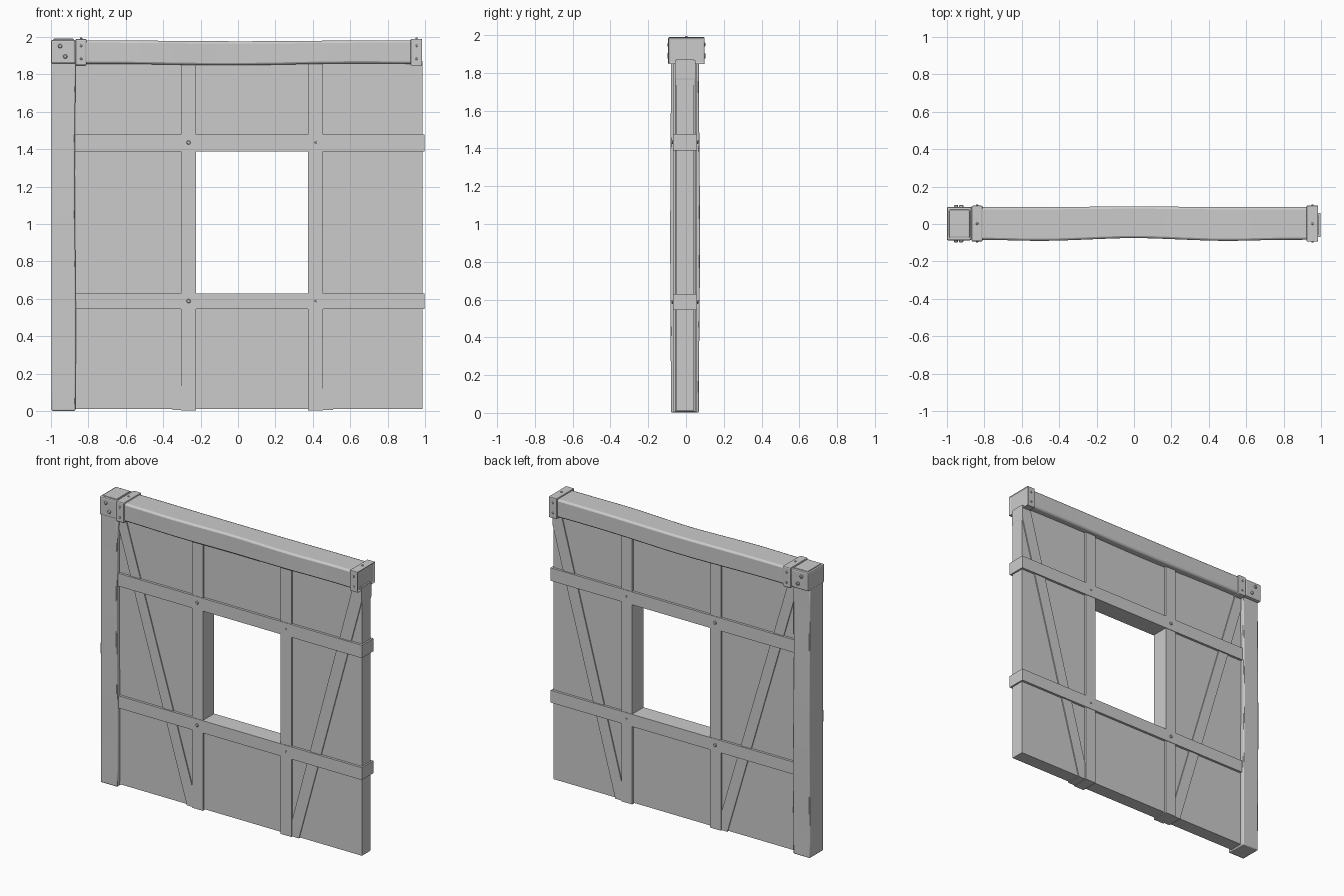
import bpy, bmesh, math
from mathutils import Vector, Matrix

if "Cube" in bpy.data.objects:
    bpy.data.objects.remove(bpy.data.objects["Cube"])

YC = -0.005  # middle plane of the wall


def finish(name, bm, bevel=0.0, segs=2, smooth=False):
    bmesh.ops.recalc_face_normals(bm, faces=bm.faces)
    me = bpy.data.meshes.new(name)
    bm.to_mesh(me)
    bm.free()
    ob = bpy.data.objects.new(name, me)
    bpy.context.collection.objects.link(ob)
    if bevel:
        m = ob.modifiers.new("bevel", 'BEVEL')
        m.width, m.segments, m.limit_method = bevel, segs, 'ANGLE'
        m.angle_limit = math.radians(40)
    if smooth:
        bpy.context.view_layer.objects.active = ob
        ob.select_set(True)
        bpy.ops.object.shade_smooth_by_angle(angle=math.radians(35))
        ob.select_set(False)
    return ob


def add_box(bm, x, y, z):
    size = Vector((x[1] - x[0], y[1] - y[0], z[1] - z[0]))
    mid = Vector((sum(x) / 2, sum(y) / 2, sum(z) / 2))
    bmesh.ops.create_cube(bm, size=1, matrix=Matrix.Translation(mid) @ Matrix.Diagonal((*size, 1)))


def box(name, x, y, z, bevel=0.0, **kw):
    bm = bmesh.new()
    add_box(bm, x, y, z)
    return finish(name, bm, bevel, **kw)


def slab(name, pts, half):
    """Extrude an (x, z) outline through the wall thickness."""
    bm = bmesh.new()
    f = bm.faces.new([bm.verts.new((x, YC - half, z)) for x, z in pts])
    r = bmesh.ops.extrude_face_region(bm, geom=[f])
    bmesh.ops.translate(bm, vec=(0, 2 * half, 0), verts=[v for v in r['geom'] if isinstance(v, bmesh.types.BMVert)])
    return finish(name, bm)


def loft(name, rings, bevel):
    """Skin a row of four-cornered cross sections."""
    bm = bmesh.new()
    rows = [[bm.verts.new(p) for p in ring] for ring in rings]
    for a, b in zip(rows, rows[1:]):
        for i in range(4):
            j = (i + 1) % 4
            bm.faces.new((a[i], a[j], b[j], b[i]))
    bm.faces.new(rows[0])
    bm.faces.new(rows[-1])
    return finish(name, bm, bevel, 2, True)


def bolt(name, x, z, y, r=0.012, h=0.008, segs=8, axis='Y'):
    bm = bmesh.new()
    rot = Matrix.Rotation(math.pi / 2, 4, 'X') if axis == 'Y' else Matrix.Identity(4)
    bmesh.ops.create_cone(bm, cap_ends=True, segments=segs, radius1=r, radius2=r, depth=2 * h,
                          matrix=Matrix.Translation((x, y, z)) @ rot)
    return finish(name, bm, r * 0.3, 1)


def around(half):
    return (YC - half, YC + half)


# infill panels, one per bay, leaving the window open
P = around(0.047)
box("left_panel", (-0.9, -0.265), P, (0.012, 1.87))
box("right_panel", (0.415, 0.985), P, (0.012, 1.87))
box("upper_panel", (-0.265, 0.415), P, (1.43, 1.87))
box("lower_panel", (-0.265, 0.415), P, (0.012, 0.59))

# studs and rails
for side, x in (("left", (-0.305, -0.223)), ("right", (0.373, 0.455))):
    box(side + "_stud", x, around(0.0605), (0.005, 1.87))
for side, z in (("lower", (0.545, 0.63)), ("upper", (1.388, 1.477))):
    box(side + "_rail", (-0.9, 0.996), around(0.0635), z)

# diagonal braces
slab("left_brace", [(-0.35, 0.007), (-0.268, 0.007), (-0.82, 1.865), (-0.895, 1.865)], 0.054)
slab("right_brace", [(0.425, 0.007), (0.507, 0.007), (0.986, 1.77), (0.986, 1.865), (0.922, 1.865)], 0.054)

# corner post, slightly bowed hewn timber
rings = []
N = 16
for i in range(N + 1):
    t = i / N
    b = 0.006 * math.sin(math.pi * t) ** 2
    w = 0.003 * math.sin(t * 7)
    z = 0.002 + 1.86 * t
    rings.append([(-0.995, -0.08 - b * 0.6, z), (-0.869 + w, -0.08 - b * 0.6, z),
                  (-0.869 + w, 0.068 + b, z), (-0.995, 0.068 + b, z)])
loft("corner_post", rings, 0.006)

# top beam with wavy front and lower edges
rings = []
N = 32
for i in range(N + 1):
    t = i / N
    x = -0.88 + 1.852 * t
    e = math.sin(math.pi * t)
    f = -0.084 + 0.009 * math.exp(-(x / 0.22) ** 2) - 0.006 * (
        math.exp(-((x + 0.5) / 0.2) ** 2) + math.exp(-((x - 0.5) / 0.2) ** 2))
    zb = 1.855 - 0.007 * e * math.cos(3.2 * x + 0.3)
    zt = 1.98 - 0.004 * e * math.cos(2.6 * x)
    back = 0.09 + 0.004 * math.exp(-(x / 0.3) ** 2)
    rings.append([(x, f, zb), (x, back, zb), (x, back, zt), (x, f, zt)])
loft("top_beam", rings, 0.012)

# strap bands on the beam, the end one with a raised rim
box("left_strap", (-0.868, -0.808), (-0.094, 0.098), (1.846, 1.989), 0.008)
bm = bmesh.new()
add_box(bm, (0.922, 0.984), (-0.094, 0.098), (1.846, 1.989))
bm.faces.ensure_lookup_table()
end = max(bm.faces, key=lambda f: f.calc_center_median().x)
bmesh.ops.inset_region(bm, faces=[end], thickness=0.010)
bmesh.ops.translate(bm, vec=(-0.010, 0, 0), verts=end.verts)
finish("right_strap", bm, 0.004)

# corner cap with a raised inset top
box("corner_cap", (-1.0, -0.869), (-0.088, 0.092), (1.856, 1.983), 0.009)
box("cap_top", (-0.987, -0.877), (-0.073, 0.077), (1.975, 1.99), 0.006)

# bolts, front and back
for side, yc, yr, ys in (("front", -0.088, YC - 0.0635, -0.094), ("back", 0.092, YC + 0.0635, 0.098)):
    for x, z in ((-0.95, 1.95), (-0.923, 1.895)):
        bolt(side + "_cap_bolt", x, z, yc, 0.013, 0.010, 6)
    for z in (1.435, 0.588):
        bolt(side + "_stud_peg", -0.264, z, yr, 0.012, 0.008)
        bolt(side + "_small_peg", 0.415, z, yr, 0.006, 0.005)
    for x in (-0.838, 0.953):
        for z in (1.882, 1.952):
            bolt(side + "_strap_rivet", x, z, ys, 0.007, 0.005)
for x in (-0.838, 0.953):
    bolt("strap_top_rivet", x, 1.989, 0.002, 0.007, 0.006, 8, 'Z')
